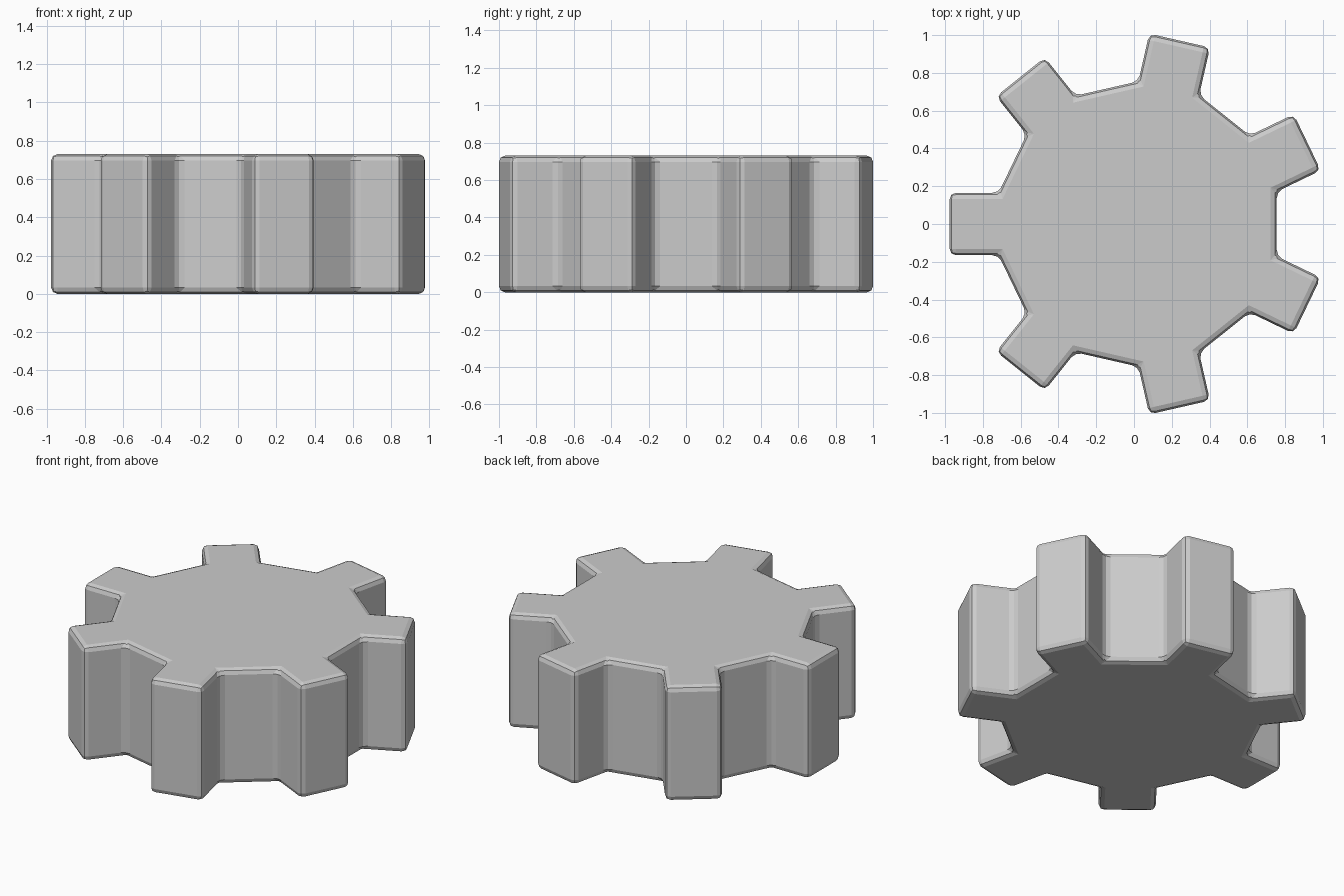
import bpy, bmesh
from math import cos, sin, pi

if "Cube" in bpy.data.objects:
    bpy.data.objects.remove(bpy.data.objects["Cube"])

TEETH, TIP, ROOT, HALF_W, HEIGHT = 7, 0.996, 0.737, 0.165, 0.73
SHIFT = 0.02  # centres the odd-toothed outline on x

# gear outline: one rectangular tooth repeated around the axis
outline = []
for k in range(TEETH):
    a = pi + 2 * pi * k / TEETH
    for r, w in ((ROOT, -HALF_W), (TIP, -HALF_W), (TIP, HALF_W), (ROOT, HALF_W)):
        outline.append((r * cos(a) - w * sin(a) + SHIFT, r * sin(a) + w * cos(a), 0))

# gear body: extrude the outline upward
bm = bmesh.new()
face = bm.faces.new([bm.verts.new(p) for p in outline])
top = bmesh.ops.extrude_face_region(bm, geom=[face])["geom"]
bmesh.ops.translate(bm, vec=(0, 0, HEIGHT), verts=[v for v in top if isinstance(v, bmesh.types.BMVert)])
bmesh.ops.recalc_face_normals(bm, faces=bm.faces)
mesh = bpy.data.meshes.new("gear")
bm.to_mesh(mesh)
bm.free()
gear = bpy.data.objects.new("gear", mesh)
bpy.context.collection.objects.link(gear)

# softened edges
bevel = gear.modifiers.new("edge_bevel", "BEVEL")
bevel.width = 0.033
bevel.segments = 2
bevel.limit_method = 'ANGLE'
